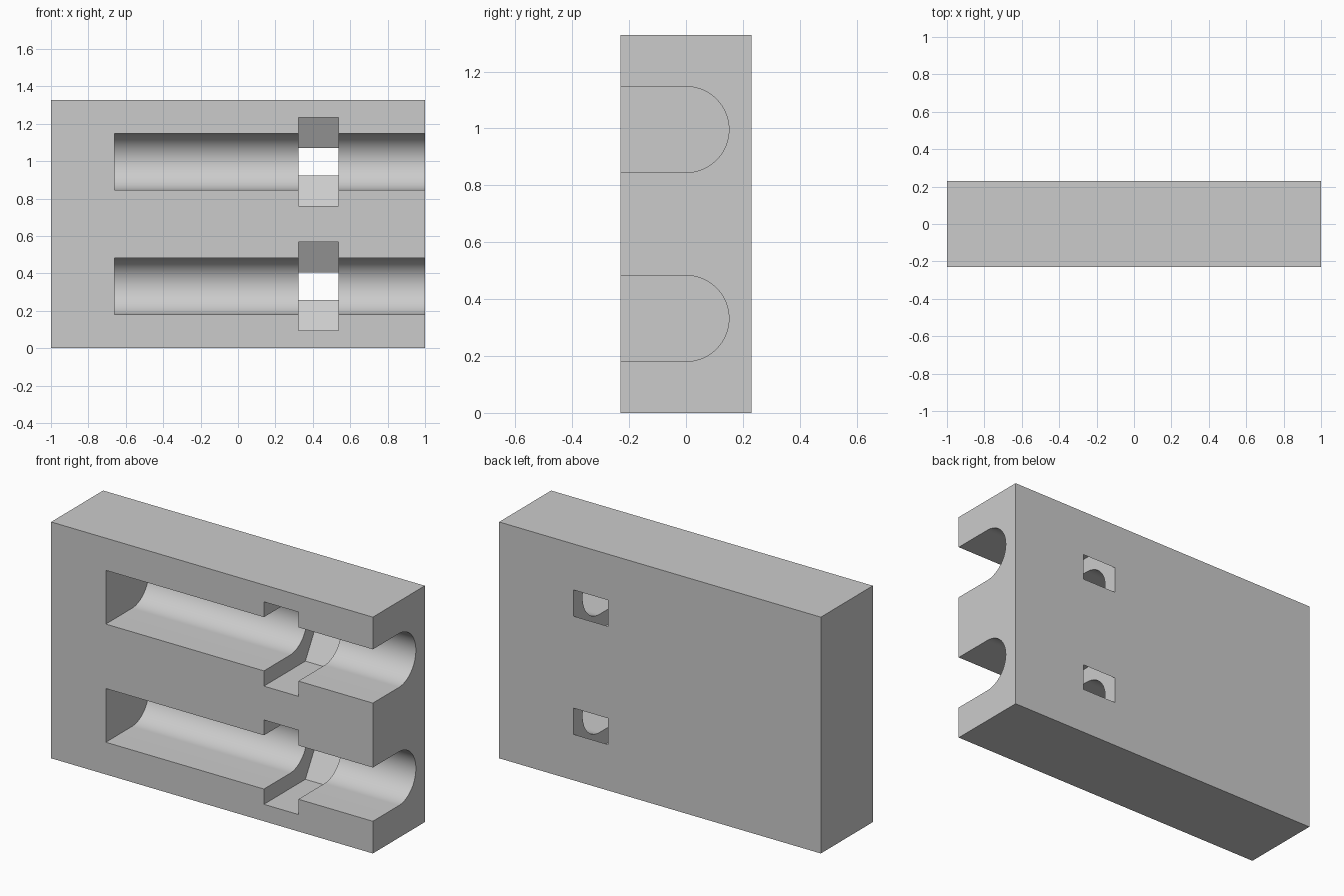
import bpy
import bmesh
from math import cos, sin, pi, sqrt, radians

WIDTH, DEPTH, HEIGHT = 2.0, 0.462, 1.328
CHANNEL_RADIUS = 0.151
NUT_RADIUS = 0.2735
FRONT = -0.4          # cutters reach past the front face

cube = bpy.data.objects.get("Cube")
if cube:
    bpy.data.objects.remove(cube, do_unlink=True)

grey = bpy.data.materials.new("light_grey")
grey.use_nodes = True
colour = (0.6, 0.6, 0.6, 1)
grey.diffuse_color = colour
grey.node_tree.nodes["Principled BSDF"].inputs["Base Color"].default_value = colour


def prism(name, profile, x0, x1):
    """Extrude a (y, z) profile along x."""
    bm = bmesh.new()
    face = bm.faces.new([bm.verts.new((x0, y, z)) for y, z in profile])
    result = bmesh.ops.extrude_face_region(bm, geom=[face])
    moved = [v for v in result["geom"] if isinstance(v, bmesh.types.BMVert)]
    bmesh.ops.translate(bm, verts=moved, vec=(x1 - x0, 0, 0))
    bmesh.ops.recalc_face_normals(bm, faces=bm.faces)
    mesh = bpy.data.meshes.new(name)
    bm.to_mesh(mesh)
    bm.free()
    mesh.materials.append(grey)
    obj = bpy.data.objects.new(name, mesh)
    bpy.context.collection.objects.link(obj)
    return obj


def cut(target, cutter):
    """Subtract the cutter, then discard it."""
    cutter.hide_render = True
    mod = target.modifiers.new(cutter.name, "BOOLEAN")
    mod.operation = "DIFFERENCE"
    mod.solver = "EXACT"
    mod.object = cutter
    bpy.ops.object.modifier_apply(modifier=mod.name)
    bpy.data.objects.remove(cutter, do_unlink=True)


# Solid block
h = DEPTH / 2
block = prism("holder_block", [(-h, 0), (h, 0), (h, HEIGHT), (-h, HEIGHT)],
              -WIDTH / 2, WIDTH / 2)
bpy.ops.object.select_all(action="DESELECT")
block.select_set(True)
bpy.context.view_layer.objects.active = block

flat = NUT_RADIUS * sqrt(3) / 2
for zc in (HEIGHT / 4, HEIGHT * 3 / 4):
    # Round-bottomed channel, open at the front and the left end
    arc = [(CHANNEL_RADIUS * cos(a), zc + CHANNEL_RADIUS * sin(a))
           for a in (-pi / 2 + pi * i / 48 for i in range(49))]
    channel = [(FRONT, zc - CHANNEL_RADIUS)] + arc + [(FRONT, zc + CHANNEL_RADIUS)]
    cut(block, prism("channel_cutter", channel, -0.66, 1.2))

    # Hexagonal nut pocket whose tip breaks through the back
    pocket = [(FRONT, zc - flat), (NUT_RADIUS / 2, zc - flat), (NUT_RADIUS, zc),
              (NUT_RADIUS / 2, zc + flat), (FRONT, zc + flat)]
    cut(block, prism("nut_pocket_cutter", pocket, 0.323, 0.537))

bpy.ops.object.shade_smooth_by_angle(angle=radians(25))
